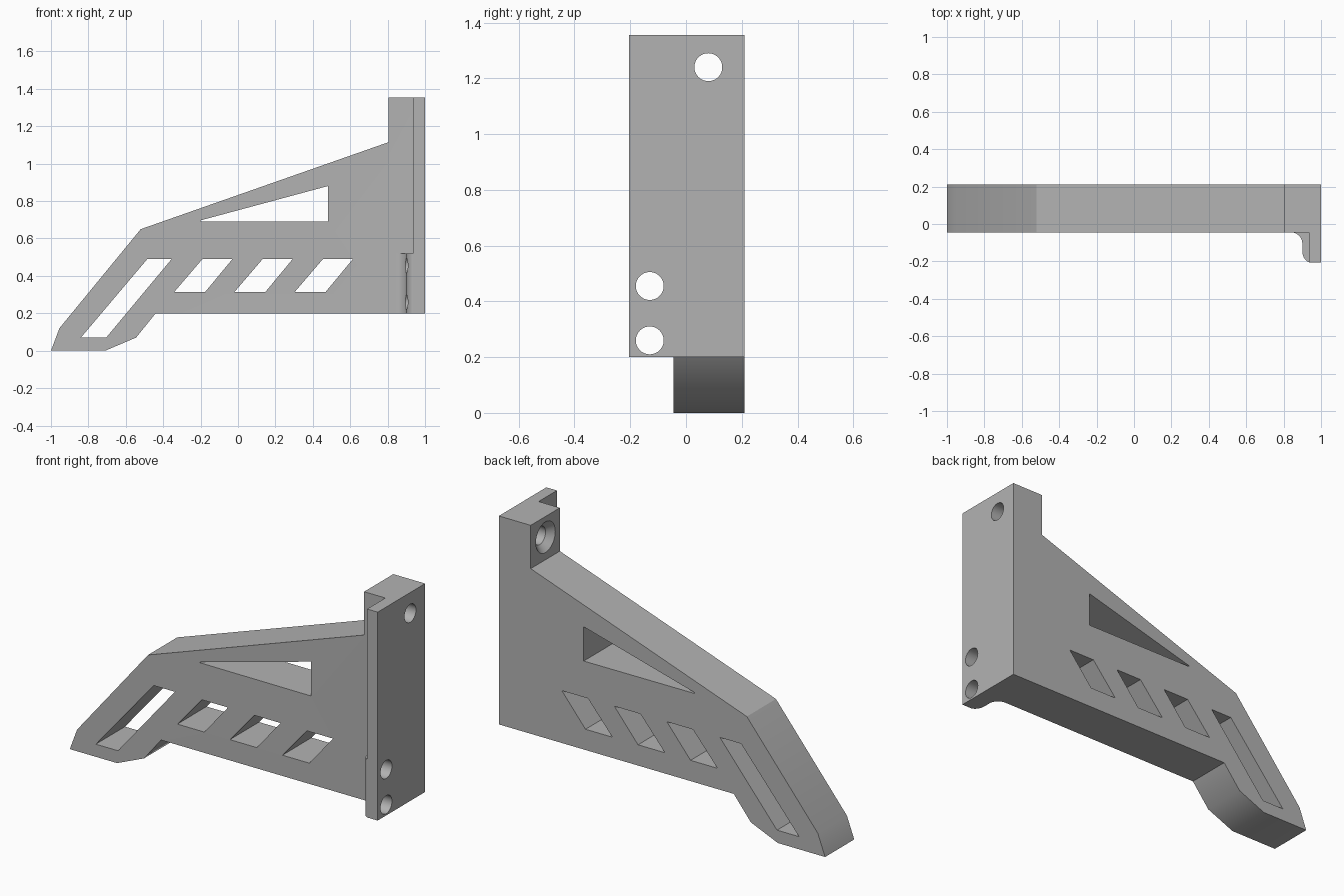
import bpy, bmesh, math
from mathutils import Vector

if "Cube" in bpy.data.objects:
    bpy.data.objects.remove(bpy.data.objects["Cube"], do_unlink=True)

grey = bpy.data.materials.new("mid grey")
grey.use_nodes = True
colour = (0.45, 0.45, 0.45, 1)
grey.diffuse_color = colour
grey.node_tree.nodes["Principled BSDF"].inputs["Base Color"].default_value = colour


def prism(name, outline, axis, low, high):
    """Extrude a 2D outline along y (outline in xz) or z (outline in xy)."""
    bm = bmesh.new()
    place = (lambda a, b: (a, low, b)) if axis == "y" else (lambda a, b: (a, b, low))
    face = bm.faces.new([bm.verts.new(place(a, b)) for a, b in outline])
    shift = Vector((0, high - low, 0) if axis == "y" else (0, 0, high - low))
    new = bmesh.ops.extrude_face_region(bm, geom=[face])["geom"]
    bmesh.ops.translate(bm, vec=shift, verts=[v for v in new if isinstance(v, bmesh.types.BMVert)])
    bmesh.ops.recalc_face_normals(bm, faces=bm.faces)
    mesh = bpy.data.meshes.new(name)
    bm.to_mesh(mesh)
    bm.free()
    obj = bpy.data.objects.new(name, mesh)
    bpy.context.collection.objects.link(obj)
    mesh.materials.append(grey)
    return obj


def bore(name, x0, x1, y, z, r0, r1):
    """Round cutter along x, radius r0 at x0 and r1 at x1."""
    bpy.ops.mesh.primitive_cone_add(vertices=48, radius1=r0, radius2=r1, depth=x1 - x0,
                                    location=((x0 + x1) / 2, y, z), rotation=(0, math.pi / 2, 0))
    obj = bpy.context.object
    obj.name = name
    obj.data.materials.append(grey)
    return obj


def combine(target, tool, operation):
    """Apply a boolean and remove the tool object."""
    tool.hide_render = True
    bpy.context.view_layer.objects.active = target
    mod = target.modifiers.new(operation, "BOOLEAN")
    mod.operation, mod.solver, mod.object = operation, "EXACT", tool
    bpy.ops.object.modifier_apply(modifier=mod.name)
    bpy.data.objects.remove(tool, do_unlink=True)


FRONT, BACK, BASE, TOP = -0.045, 0.21, 0.2, 1.355

# Arm with angled foot
bracket = prism("bracket_arm", [
    (-1, 0), (-0.71, 0), (-0.545, 0.07), (-0.44, BASE), (1, BASE), (1, TOP),
    (0.805, TOP), (0.805, 1.115), (-0.52, 0.65), (-0.955, 0.12)], "y", FRONT, BACK)

# Mounting flange
flange = prism("mounting_flange", [(0.935, -0.205), (1, -0.205), (1, BACK), (0.935, BACK)],
               "z", BASE, TOP)
combine(bracket, flange, "UNION")

# Filleted pad behind the lower screws: concave arc, then rounded outer edge
steps = [math.pi / 2 * i / 12 for i in range(13)]
pad = [(0.84 + 0.06 * math.sin(t), -0.105 + 0.06 * math.cos(t)) for t in steps]
pad += [(0.945 - 0.045 * math.cos(t), -0.145 - 0.06 * math.sin(t)) for t in steps]
pad += [(0.97, -0.205), (0.97, 0), (0.84, 0)]
combine(bracket, prism("screw_pad", pad, "z", BASE, 0.52), "UNION")

# Windows through the arm
windows = [[(-0.84, 0.07), (-0.705, 0.07), (-0.355, 0.49), (-0.485, 0.49)],
           [(-0.2, 0.692), (0.48, 0.69), (0.48, 0.88), (-0.2, 0.697)]]
for i in range(3):
    s = 0.322 * i
    windows.append([(s - 0.34, 0.315), (s - 0.175, 0.315), (s - 0.03, 0.49), (s - 0.19, 0.49)])
for w in windows:
    combine(bracket, prism("window_cutter", w, "y", -0.4, 0.4), "DIFFERENCE")

# Screw holes, with a countersink on the upper one
for y, z in [(0.08, 1.24), (-0.13, 0.455), (-0.13, 0.26)]:
    combine(bracket, bore("hole_cutter", 0.7, 1.1, y, z, 0.05, 0.05), "DIFFERENCE")
combine(bracket, bore("countersink_cutter", 0.795, 0.84, 0.08, 1.24, 0.095, 0.05), "DIFFERENCE")

# Shading
bpy.ops.object.select_all(action="DESELECT")
bracket.select_set(True)
bpy.context.view_layer.objects.active = bracket
bpy.ops.object.shade_smooth_by_angle(angle=math.radians(30))
